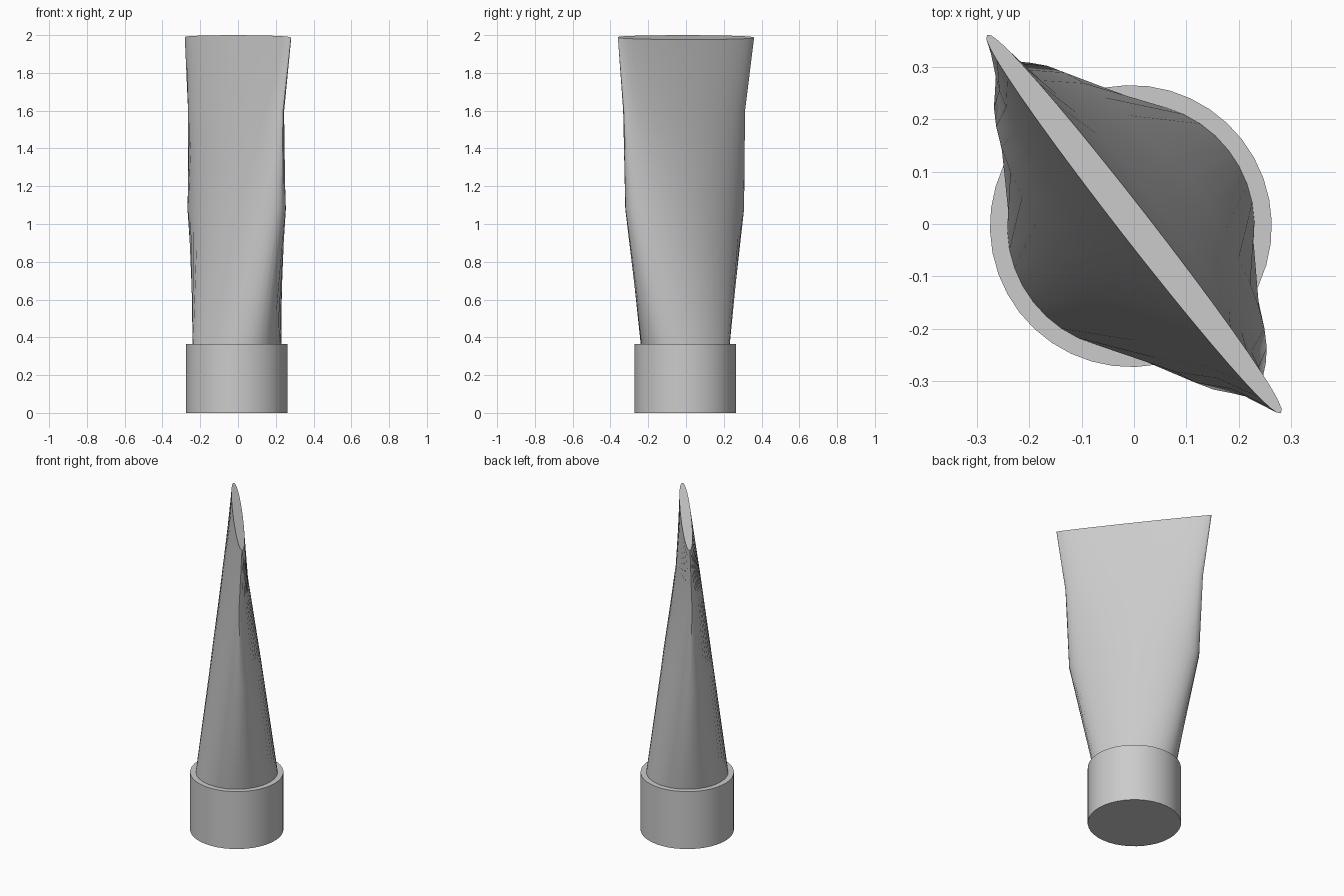
import bpy, bmesh, math

if "Cube" in bpy.data.objects:
    bpy.data.objects.remove(bpy.data.objects["Cube"])

SIDES = 40
AXIS = math.atan2(-0.36, 0.28)   # direction of the flat crimped end


def loft(name, sections):
    """Skin closed ellipses: (z, half length, half thickness, cx, cy, tilt slope, bluntness power)."""
    bm = bmesh.new()
    rings = []
    for z, a, b, cx, cy, slope, power in sections:
        ring = []
        for i in range(SIDES):
            t = 2 * math.pi * i / SIDES
            s = math.sin(t)
            u, v = a * math.cos(t), b * math.copysign(abs(s) ** power, s)
            x = cx + u * math.cos(AXIS) - v * math.sin(AXIS)
            y = cy + u * math.sin(AXIS) + v * math.cos(AXIS)
            ring.append(bm.verts.new((x, y, z - slope * v)))
        rings.append(ring)
    for lo, hi in zip(rings, rings[1:]):
        for i in range(SIDES):
            j = (i + 1) % SIDES
            bm.faces.new((lo[i], lo[j], hi[j], hi[i]))
    bm.faces.new(rings[0][::-1])
    bm.faces.new(rings[-1])
    mesh = bpy.data.meshes.new(name)
    bm.to_mesh(mesh)
    bm.free()
    obj = bpy.data.objects.new(name, mesh)
    bpy.context.collection.objects.link(obj)
    bpy.ops.object.select_all(action='DESELECT')
    obj.select_set(True)
    bpy.context.view_layer.objects.active = obj
    bpy.ops.object.shade_smooth_by_angle(angle=math.radians(30))
    return obj


# Round screw cap the tube stands on
loft("cap", [(0, 0.269, 0.269, -0.006, -0.004, 0, 1),
             (0.365, 0.269, 0.269, -0.006, -0.004, 0, 1)])

# Tube body: round at the cap, pressed flat at the slightly tilted end
loft("tube_body", [(0.365, 0.236, 0.236, -0.006, -0.004, 0, 1),
                   (1.08, 0.383, 0.142, -0.007, -0.007, 0, 1),
                   (1.60, 0.405, 0.071, -0.010, -0.010, 0, 1),
                   (1.988, 0.457, 0.029, 0, 0, 0.4, 0.85)])
